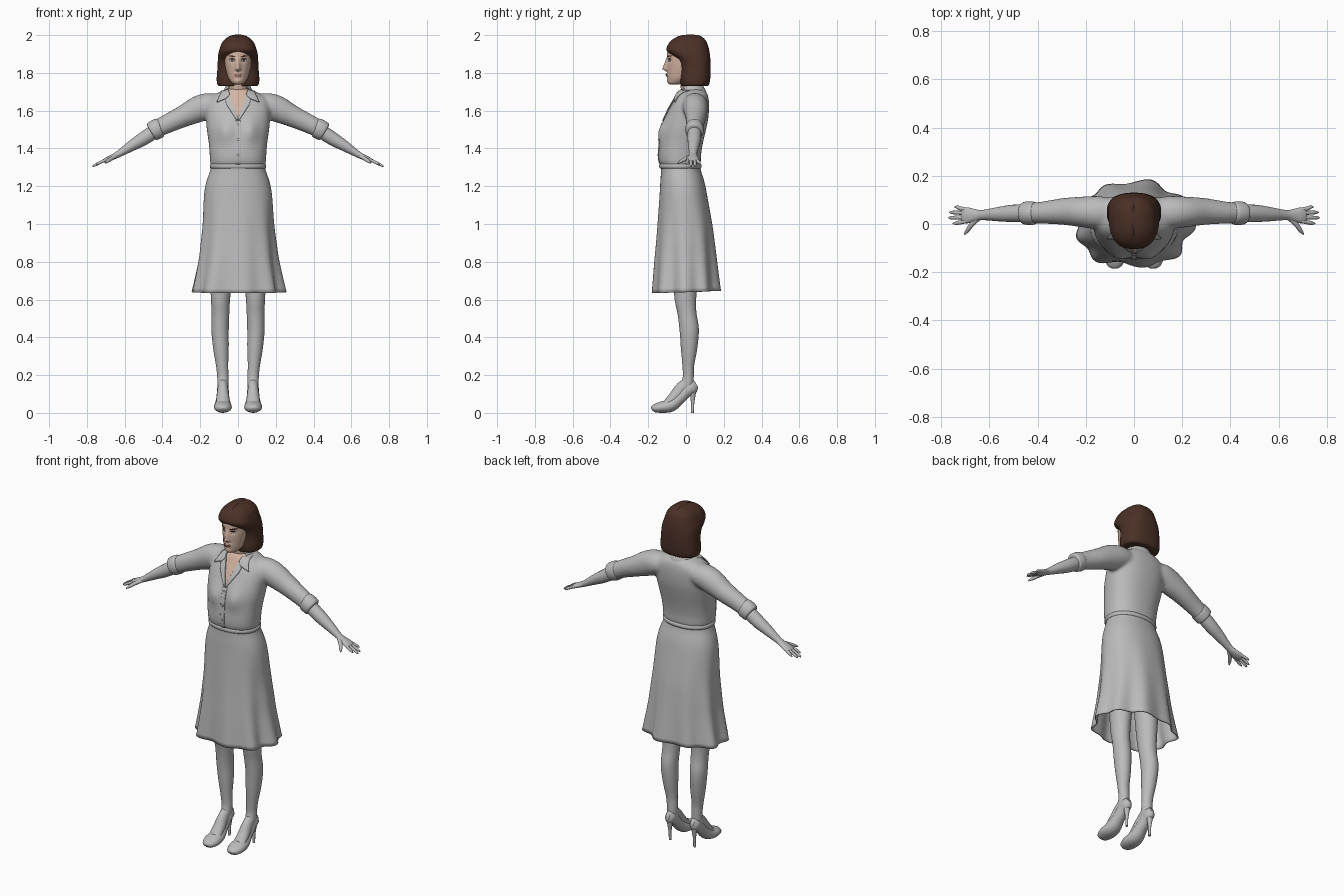
import bpy, bmesh, math
from mathutils import Vector
from mathutils.bvhtree import BVHTree

if "Cube" in bpy.data.objects:
    bpy.data.objects.remove(bpy.data.objects["Cube"])


def material(name, rgb):
    m = bpy.data.materials.new(name)
    m.use_nodes = True
    m.diffuse_color = (*rgb, 1)
    m.node_tree.nodes["Principled BSDF"].inputs["Base Color"].default_value = (*rgb, 1)
    return m


GREY = material("plain grey", (0.5, 0.5, 0.5))
SKIN = material("skin", (0.66, 0.46, 0.36))
HAIR = material("dark brown hair", (0.07, 0.03, 0.02))
EYE = material("eye white", (0.55, 0.6, 0.66))
IRIS = material("blue grey iris", (0.08, 0.14, 0.2))
LIPS = material("lips", (0.45, 0.22, 0.18))
SIDES = (("left", 1), ("right", -1))
parts = []


def finish(name, bm, mat):
    bmesh.ops.recalc_face_normals(bm, faces=bm.faces)
    me = bpy.data.meshes.new(name)
    bm.to_mesh(me)
    bm.free()
    me.materials.append(mat)
    ob = bpy.data.objects.new(name, me)
    bpy.context.collection.objects.link(ob)
    parts.append(ob)
    return ob


def spline(rows, steps):
    """Smooth curve through rows of numbers."""
    out = []
    for i in range(len(rows) - 1):
        a, b = rows[max(i - 1, 0)], rows[i]
        c, d = rows[i + 1], rows[min(i + 2, len(rows) - 1)]
        for k in range(steps):
            t = k / steps
            out.append([q + t * (r - p) / 2 + t * t * (2 * p - 5 * q + 4 * r - s) / 2
                        + t ** 3 * (3 * q - p - 3 * r + s) / 2
                        for p, q, r, s in zip(a, b, c, d)])
    return out + [list(rows[-1])]


def loft(name, rings, mat, caps=True, keep=None):
    bm = bmesh.new()
    vs = [[bm.verts.new(p) for p in ring] for ring in rings]
    n = len(vs[0])
    for a, b in zip(vs, vs[1:]):
        for i in range(n):
            j = (i + 1) % n
            bm.faces.new((a[i], a[j], b[j], b[i]))
    if caps:
        bm.faces.new(vs[0])
        bm.faces.new(vs[-1])
    if keep:
        drop = [f for f in bm.faces if not keep(f.calc_center_median())]
        bmesh.ops.delete(bm, geom=drop, context='FACES')
    return finish(name, bm, mat)


def stack(name, rows, mat, power=2, n=64, steps=5, shape=None, **kw):
    """Level ovals: height, half width, front y, back y."""
    rings = []
    for z, w, yf, yb in spline(rows, steps):
        ring = []
        for i in range(n):
            a = math.tau * i / n
            c, s = (math.copysign(abs(v) ** (2 / power), v) for v in (math.cos(a), math.sin(a)))
            p = Vector((w * c, (yf + yb) / 2 + (yb - yf) / 2 * s, z))
            ring.append(shape(p, a) if shape else p)
        rings.append(ring)
    return loft(name, rings, mat, **kw)


def tube(name, rows, mat, side=1, axis=(0, 1, 0), n=20, steps=5):
    """Ovals along a path: x, y, z, radius along axis, radius across."""
    rows = spline(rows, steps)
    pts = [Vector((r[0] * side, r[1], r[2])) for r in rows]
    rings = []
    for i, r in enumerate(rows):
        t = (pts[min(i + 1, len(pts) - 1)] - pts[max(i - 1, 0)]).normalized()
        u = Vector(axis)
        u = (u - t * u.dot(t)).normalized()
        v = t.cross(u)
        rings.append([pts[i] + u * r[3] * math.cos(math.tau * k / n)
                      + v * r[4] * math.sin(math.tau * k / n) for k in range(n)])
    return loft(name, rings, mat)


def solidify(ob, thickness, offset=-1):
    m = ob.modifiers.new("thickness", 'SOLIDIFY')
    m.thickness, m.offset = thickness, offset


def tree(ob):
    return BVHTree.FromPolygons([v.co for v in ob.data.vertices],
                                [p.vertices for p in ob.data.polygons])


def plate(name, outline, target, mat, lift=0.002, thick=0.003, cuts=5):
    """Thin plate draped on the front of a surface, outline in x and z."""
    bm = bmesh.new()
    bm.faces.new([bm.verts.new((x, 0, z)) for x, z in outline])
    bmesh.ops.triangulate(bm, faces=bm.faces)
    bmesh.ops.subdivide_edges(bm, edges=bm.edges, cuts=cuts, use_grid_fill=True)
    for v in bm.verts:
        hit = target.ray_cast(Vector((v.co.x, -1, v.co.z)), Vector((0, 1, 0)))[0]
        hit = hit or target.find_nearest(Vector((v.co.x, -0.05, v.co.z)))[0]
        v.co.y = hit.y - lift
    solidify(finish(name, bm, mat), thick, 0)


def ellipse(x, z, w, h, tilt=0, n=16):
    return [(x + w * math.cos(math.tau * i / n),
             z + h * math.sin(math.tau * i / n) + tilt * w * math.cos(math.tau * i / n))
            for i in range(n)]


def bump(d, width):
    return math.exp(-(d / width) ** 2)


# Blouse: torso and sleeves blended into one skin
def bust(p, a):
    if p.y < 0:
        p.y -= 0.02 * bump(abs(p.x) - 0.065, 0.04) * bump(p.z - 1.49, 0.06)
    return p


torso = stack("blouse", [
    (1.30, .138, -.125, .07), (1.325, .147, -.142, .078), (1.37, .15, -.146, .08),
    (1.43, .155, -.14, .09), (1.5, .165, -.13, .106), (1.56, .17, -.112, .118),
    (1.62, .172, -.085, .122), (1.66, .16, -.062, .12), (1.69, .115, -.046, .112),
    (1.715, .065, -.03, .09)], GREY, power=2.3, shape=bust)
sleeves = [tube(f"{n}_sleeve", [
    (.08, .045, 1.63, .06, .055), (.15, .048, 1.628, .068, .066), (.21, .05, 1.608, .064, .07),
    (.29, .052, 1.57, .056, .058), (.38, .047, 1.528, .046, .05), (.45, .045, 1.492, .042, .046)],
    GREY, s, n=32) for n, s in SIDES]
bpy.ops.object.select_all(action='DESELECT')
for ob in sleeves:
    ob.select_set(True)
    parts.remove(ob)
torso.select_set(True)
bpy.context.view_layer.objects.active = torso
bpy.ops.object.join()
m = torso.modifiers.new("blend", 'REMESH')
m.mode, m.voxel_size = 'VOXEL', 0.008
m = torso.modifiers.new("soften", 'SMOOTH')
m.factor, m.iterations = 0.5, 10
blended = bpy.data.meshes.new_from_object(torso.evaluated_get(bpy.context.evaluated_depsgraph_get()))
torso.modifiers.clear()
torso.data = blended

# Open neckline cut as a V
blended.materials.clear()
blended.materials.append(GREY)
blended.materials.append(SKIN)
bm = bmesh.new()
bm.from_mesh(blended)
for s in (1, -1):
    faces = [f for f in bm.faces if f.calc_center_median().y < 0]
    geom = faces + list({e for f in faces for e in f.edges} | {v for f in faces for v in f.verts})
    bmesh.ops.bisect_plane(bm, geom=geom, plane_co=(0, 0, 1.555), plane_no=(.145 * s, 0, -.05))
for f in bm.faces:
    c = f.calc_center_median()
    f.material_index = int(c.y < 0 and c.z > 1.555 and abs(c.x) * .145 < (c.z - 1.555) * .05)
bm.to_mesh(blended)
bm.free()
cloth = tree(torso)

# Collar, lapels, placket and buttons
stand = stack("collar_stand", [(1.67, .085, -.05, .112), (1.705, .075, -.045, .105),
                               (1.735, .064, -.03, .088)], GREY, caps=False,
              keep=lambda c: c.y > -.012)
solidify(stand, .006)
for n, s in SIDES:
    plate(f"{n}_collar_wing", [(x * s, z) for x, z in (
        (.05, 1.71), (.085, 1.705), (.112, 1.645), (.062, 1.665), (.044, 1.685))],
        cloth, GREY, lift=.008, thick=.006)
    plate(f"{n}_lapel", [(x * s, z) for x, z in (
        (.044, 1.69), (.068, 1.66), (.058, 1.628), (.004, 1.545), (0, 1.555))],
        cloth, GREY, lift=.004, thick=.006)
plate("placket", [(-.013, 1.31), (.013, 1.31), (.013, 1.548), (-.013, 1.548)], cloth, GREY, cuts=12)
for i in range(3):
    plate(f"button_{i + 1}", ellipse(0, 1.365 + .082 * i, .006, .006), cloth, GREY, lift=.006, cuts=1)


# Flared skirt with folds that deepen to the hem
def folds(p, a):
    t = max(0, (1.2 - p.z) / 0.56) ** 1.5
    k = 1 + t * (.055 * math.cos(9 * a + 0.6) + .03 * math.cos(5 * a - 1))
    return Vector((p.x * k, p.y * k, p.z + .006 * t * math.sin(a)))


skirt = stack("skirt", [
    (1.315, .141, -.132, .074), (1.28, .148, -.132, .08), (1.22, .168, -.136, .098),
    (1.15, .18, -.14, .112), (1.0, .189, -.15, .138), (.9, .2, -.157, .15),
    (.8, .212, -.165, .16), (.64, .242, -.175, .175)], GREY, power=2.2, n=128, shape=folds, caps=False)
solidify(skirt, .006)
band = stack("waistband", [(1.295, .145, -.138, .078), (1.302, .149, -.142, .082),
                           (1.312, .149, -.142, .082), (1.319, .144, -.137, .077)], GREY, power=2.2)

# Arms, hands, legs and shoes
for n, s in SIDES:
    tube(f"{n}_cuff", [(.41, .045, 1.512, .04, .044), (.415, .045, 1.51, .047, .052),
                       (.435, .045, 1.5, .049, .053), (.455, .045, 1.488, .046, .05),
                       (.46, .045, 1.485, .036, .04)], GREY, s, n=28)
    tube(f"{n}_forearm", [(.42, .045, 1.505, .036, .038), (.5, .044, 1.452, .036, .036),
                          (.56, .041, 1.416, .03, .029), (.63, .037, 1.372, .021, .018),
                          (.66, .036, 1.356, .026, .015), (.69, .036, 1.343, .033, .013),
                          (.708, .036, 1.335, .031, .01), (.716, .036, 1.331, .02, .005)], GREY, s)
    for f, (y, tip, spread) in {"index": (.011, .752, -.008), "middle": (.028, .77, -.002),
                                "ring": (.045, .766, .003), "little": (.06, .745, .01)}.items():
        tube(f"{n}_{f}_finger", [(.695, y, 1.341, .008, .008), (.72, y + spread / 2, 1.33, .0085, .008),
                                 (tip - .012, y + spread, 1.33 - (tip - .732) * .5, .007, .007),
                                 (tip, y + spread, 1.33 - (tip - .72) * .52, .002, .002)], GREY, s, n=10)
    tube(f"{n}_thumb", [(.645, .025, 1.36, .01, .012), (.67, .002, 1.347, .011, .011),
                        (.69, -.025, 1.333, .009, .009), (.703, -.043, 1.323, .003, .003)],
         GREY, s, axis=(0, 0, 1), n=10)
    tube(f"{n}_leg", [(.085, 0, .95, .08, .075), (.092, -.004, .64, .06, .053),
                      (.093, .005, .53, .05, .047), (.095, .017, .44, .051, .046),
                      (.09, .016, .34, .043, .041), (.084, .012, .25, .031, .032),
                      (.08, .012, .19, .029, .03), (.08, .005, .14, .034, .028),
                      (.08, -.005, .11, .02, .02)], GREY, s, n=28)
    tube(f"{n}_foot", [(.08, .02, .165, .026, .03), (.08, -.02, .13, .028, .036),
                       (.08, -.065, .08, .034, .03), (.08, -.11, .042, .036, .02)],
         GREY, s, axis=(1, 0, 0))
    tube(f"{n}_shoe", [(.08, -.181, .018, .012, .008), (.08, -.17, .023, .032, .02),
                       (.08, -.13, .03, .047, .03), (.08, -.08, .04, .044, .034),
                       (.08, -.035, .077, .035, .032), (.08, .005, .118, .031, .034),
                       (.08, .035, .14, .028, .037), (.08, .055, .152, .012, .02)],
         GREY, s, axis=(1, 0, 0), n=24)
    tube(f"{n}_heel", [(.08, .036, .13, .02, .022), (.08, .036, .09, .014, .014),
                       (.08, .035, .05, .009, .008), (.08, .034, 0, .007, .007)], GREY, s, n=14)


# Head with nose, sockets and lips
def features(p, a):
    if p.y < 0 and math.sin(a) < 0:
        x, z = p.x, p.z
        ridge = max(0, min(1, (1.885 - z) / .06)) * max(0, min(1, (z - 1.805) / .014))
        p.y -= .024 * ridge * bump(x, .011 + .003 * ridge)
        p.y += .007 * bump(abs(x) - .03, .016) * bump(z - 1.868, .012)
        p.y -= .007 * bump(x, .02) * bump(z - 1.79, .011)
        p.y -= .004 * bump(x, .02) * bump(z - 1.757, .01)
    return p


tube("neck", [(0, .035, 1.62, .05, .07), (0, .03, 1.68, .052, .056),
              (0, .022, 1.74, .052, .052), (0, .015, 1.82, .055, .054)], SKIN, n=32)
head = stack("head", [
    (1.738, .012, -.082, -.045), (1.746, .032, -.094, -.01), (1.77, .05, -.098, .03),
    (1.8, .06, -.099, .055), (1.84, .069, -.1, .075), (1.88, .073, -.101, .085),
    (1.92, .07, -.095, .085), (1.955, .05, -.06, .07), (1.97, .02, -.02, .04)],
    SKIN, n=128, steps=10, shape=features)
face = tree(head)
plate("upper_lip", ellipse(0, 1.793, .02, .004), face, LIPS, lift=.0005)
plate("lower_lip", ellipse(0, 1.786, .017, .0045), face, LIPS, lift=.0005)
for n, s in SIDES:
    plate(f"{n}_eye", ellipse(.031 * s, 1.867, .014, .006), face, EYE, lift=.0005)
    plate(f"{n}_iris", ellipse(.031 * s, 1.867, .0055, .0055), face, IRIS, lift=.0012)
    plate(f"{n}_lash_line", ellipse(.031 * s, 1.8735, .016, .0016), face, HAIR, lift=.001)
    plate(f"{n}_eyebrow", ellipse(.032 * s, 1.888, .019, .0028, .12 * s), face, HAIR, lift=.0005)

# Bobbed hair with a soft centre parting
def parting(p, a):
    p.z -= .006 * bump(p.x, .006) * max(0, min(1, (p.z - 1.94) / .04))
    return p


stack("hair", [
    (2.003, .012, .005, .045), (1.995, .045, -.04, .08), (1.97, .078, -.08, .106),
    (1.94, .093, -.1, .118), (1.918, .1, -.102, .123), (1.895, .105, -.08, .127),
    (1.865, .107, -.045, .129), (1.82, .109, -.032, .13), (1.765, .113, -.032, .128),
    (1.735, .107, -.027, .12), (1.73, .09, -.02, .105)], HAIR, power=2.5, shape=parting)

# Smooth shading on every part
bpy.ops.object.select_all(action='DESELECT')
for ob in parts:
    ob.select_set(True)
bpy.context.view_layer.objects.active = torso
bpy.ops.object.shade_smooth_by_angle(angle=math.radians(50))
